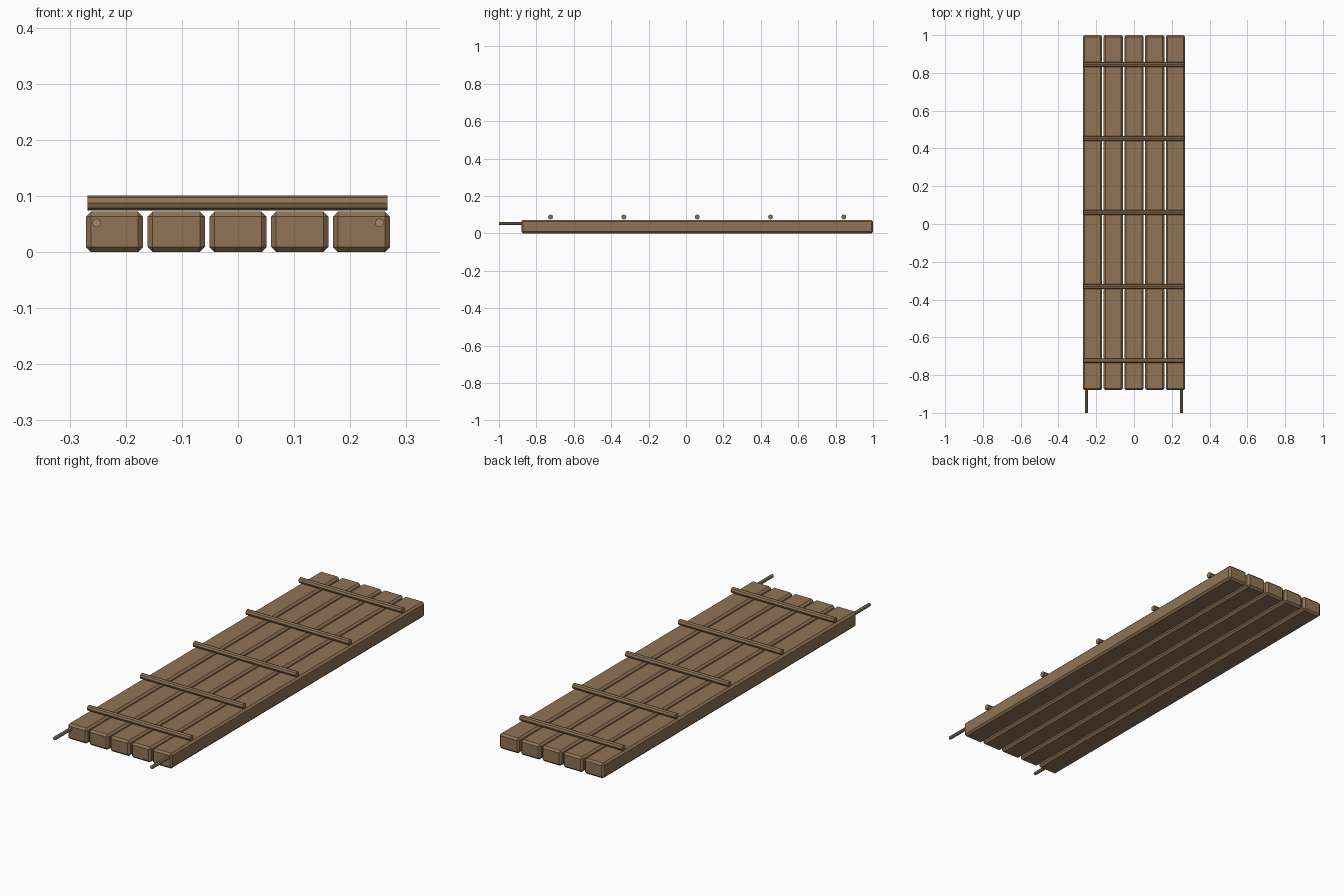
import bpy
import math

cube = bpy.data.objects.get("Cube")
if cube:
    bpy.data.objects.remove(cube, do_unlink=True)


def material(name, rgb):
    m = bpy.data.materials.new(name)
    m.use_nodes = True
    m.diffuse_color = (*rgb, 1)
    m.node_tree.nodes["Principled BSDF"].inputs["Base Color"].default_value = (*rgb, 1)
    return m


wood = material("brown wood", (0.28, 0.174, 0.091))
rope = material("tan rope", (0.32, 0.25, 0.15))


def rod(name, center, radius, length, rotation, mat):
    bpy.ops.mesh.primitive_cylinder_add(vertices=8, radius=radius, depth=length,
                                        location=center, rotation=rotation)
    ob = bpy.context.object
    ob.name = name
    ob.data.materials.append(mat)
    return ob


# Five chamfered planks side by side
FRONT, BACK = -0.88, 1.0
for i in range(5):
    bpy.ops.mesh.primitive_cube_add(size=1, location=((i - 2) * 0.11, (FRONT + BACK) / 2, 0.036))
    plank = bpy.context.object
    plank.name = f"plank_{i + 1}"
    plank.scale = (0.102, BACK - FRONT, 0.072)
    bpy.ops.object.transform_apply(location=False, rotation=False, scale=True)
    plank.data.materials.append(wood)
    bevel = plank.modifiers.new("chamfer", 'BEVEL')
    bevel.width = 0.009
    bevel.segments = 1

# Round battens lying across the planks
for i in range(5):
    rod(f"crossbar_{i + 1}", (-0.001, 0.06 + (i - 2) * 0.392, 0.0875), 0.0132, 0.534,
        (0, math.pi / 2, 0), wood)

# Thin rods sticking out of the front end
for side, x in (("left", 0.252), ("right", -0.252)):
    rod(f"{side}_front_rod", (x, -0.925, 0.052), 0.008, 0.15, (math.pi / 2, 0, 0), rope)
